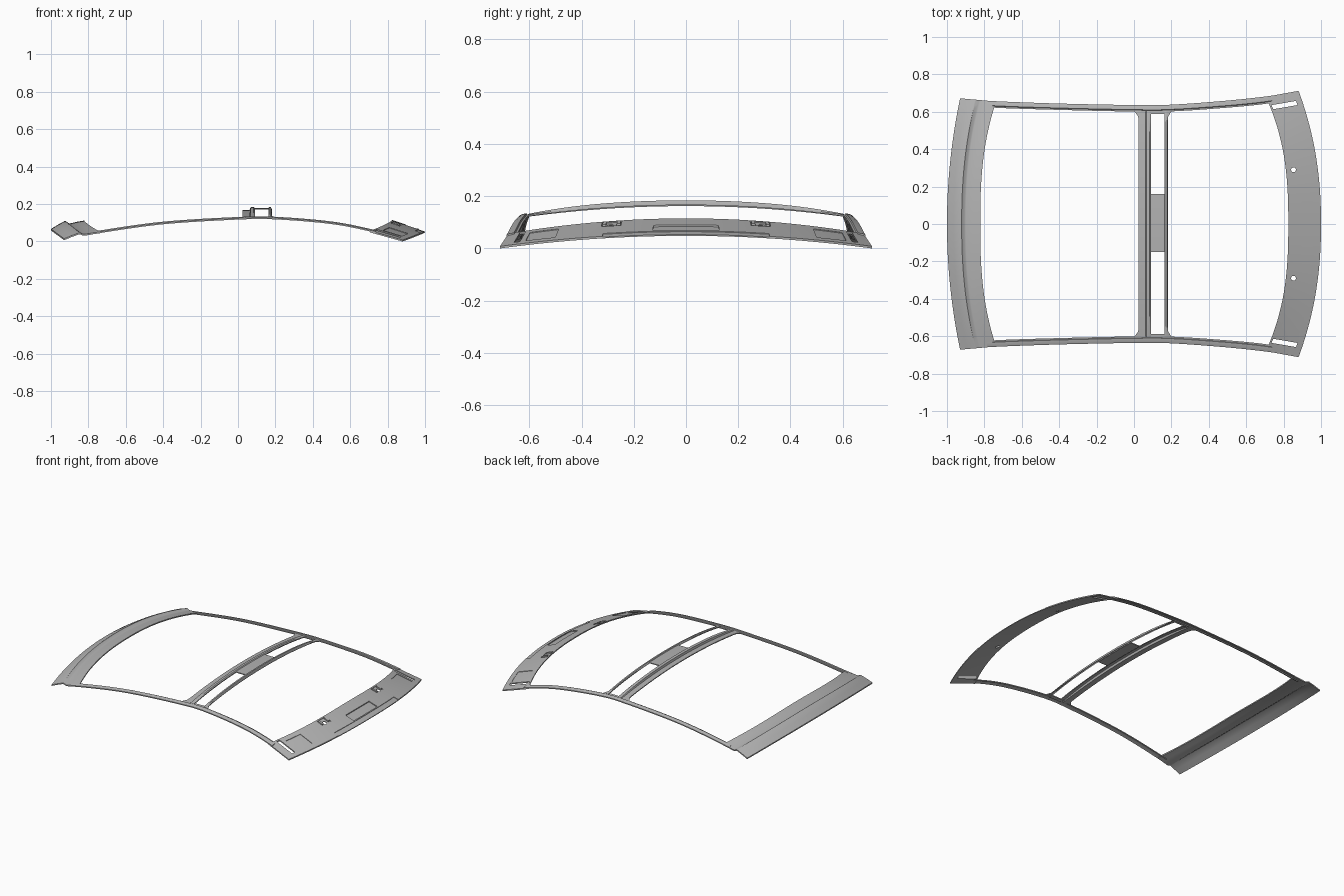
import bpy, bmesh

if "Cube" in bpy.data.objects:
    bpy.data.objects.remove(bpy.data.objects["Cube"])

grey = bpy.data.materials.new("panel grey")
grey.use_nodes = True
colour = (0.45, 0.45, 0.45, 1)
grey.diffuse_color = colour
grey.node_tree.nodes["Principled BSDF"].inputs["Base Color"].default_value = colour


def steps(a, b, n):
    return [a + (b - a) * i / n for i in range(n + 1)]


def mix(a, b, t):
    return [p + (q - p) * t for p, q in zip(a, b)]


def solid(name, surface, us, vs, top=0.0, bottom=-0.008):
    """Closed sheet that follows surface(u, v) between two height offsets."""
    bm = bmesh.new()
    layers = []
    for lift in (top, bottom):
        rows = []
        for u in us:
            row = []
            for v in vs:
                x, y, z = surface(u, v)
                row.append(bm.verts.new((x, y, z + lift)))
            rows.append(row)
        layers.append(rows)
    for g in layers:
        for i in range(len(us) - 1):
            for j in range(len(vs) - 1):
                bm.faces.new((g[i][j], g[i + 1][j], g[i + 1][j + 1], g[i][j + 1]))
    rims = []
    for g in layers:
        rims.append(g[0] + [r[-1] for r in g[1:]] + g[-1][-2::-1]
                    + [r[0] for r in g[-2:0:-1]])
    a, b = rims
    for i in range(len(a)):
        k = (i + 1) % len(a)
        bm.faces.new((a[i], a[k], b[k], b[i]))
    bmesh.ops.recalc_face_normals(bm, faces=bm.faces)
    mesh = bpy.data.meshes.new(name)
    bm.to_mesh(mesh)
    bm.free()
    mesh.materials.append(grey)
    ob = bpy.data.objects.new(name, mesh)
    bpy.context.collection.objects.link(ob)
    return ob


def cut(target, cutter):
    mod = target.modifiers.new("cut", "BOOLEAN")
    mod.operation = "DIFFERENCE"
    mod.solver = "EXACT"
    mod.object = cutter
    bpy.context.view_layer.objects.active = target
    bpy.ops.object.modifier_apply(modifier=mod.name)
    bpy.data.objects.remove(cutter)


# Header panel at the +x end: u runs inner to outer edge, v across
def header(u, v):
    a = abs(v)
    inner = (0.825 - 0.12 * a ** 2.6, 0.68 * v, 0.115 - 0.058 * a ** 2)
    outer = (1 - 0.12 * a ** 2.2, 0.712 * v, 0.056 - 0.048 * a ** 2)
    return mix(inner, outer, u)


head = solid("header_panel", header, steps(0, 1, 6), steps(-1, 1, 48))


def recess(u0, u1, v0, v1, depth):
    cut(head, solid("cutter", header, steps(u0, u1, 4), steps(v0, v1, 12),
                    0.03, -depth))


recess(0.81, 1.1, -0.45, 0.45, 0.003)
recess(0.42, 0.77, -0.18, 0.18, 0.006)
for s in (-1, 1):
    recess(0.2, 0.8, s * 0.71, s * 0.87, 0.003)
    recess(0.06, 0.82, s * 0.9, s * 0.932, 0.05)
    recess(0.05, 0.33, s * 0.36, s * 0.47, 0.004)
    bpy.ops.mesh.primitive_cylinder_add(vertices=16, radius=0.013, depth=0.3,
                                        location=(0.853, s * 0.29, 0.1))
    cut(head, bpy.context.object)
    # Small mounting tabs beside each hole
    for v in (0.375, 0.455):
        solid("mount_tab", header, steps(0.08, 0.28, 1),
              steps(s * (v - 0.01), s * (v + 0.01), 1), 0.004, -0.006)


# Rear panel at the -x end, with a step across it
STEP = [(0, 0), (0.2, 0.013), (0.41, 0.024), (0.44, 0.023), (0.53, 0.007),
        (0.57, 0.004), (0.8, 0.003), (1, 0)]


def rear(k, v):
    t, rise = STEP[k]
    a = abs(v)
    outer = (-1 + 0.07 * a ** 2, 0.672 * v, 0.067 - 0.052 * a ** 2)
    inner = (-0.822 + 0.085 * a ** 2.6, 0.655 * v, 0.112 - 0.06 * a ** 2)
    x, y, z = mix(outer, inner, t)
    return x, y, z + rise * (1 - 0.35 * a ** 4)


solid("rear_panel", rear, range(len(STEP)), steps(-1, 1, 48))

# Side rails: stations of x, outer y, inner y, outer height
STATIONS = [(-0.92, 0.67, 0.64, 0.016), (-0.75, 0.657, 0.622, 0.05),
            (-0.4, 0.644, 0.61, 0.099), (0, 0.636, 0.601, 0.124),
            (0.2, 0.638, 0.602, 0.125), (0.5, 0.66, 0.622, 0.1),
            (0.72, 0.684, 0.645, 0.057), (0.88, 0.71, 0.68, 0.01)]
RAIL = [(0, 0), (0.25, 0.004), (0.7, 0.007), (0.78, 0.002), (1, 0.002)]


def station(t):
    i = min(int(t), len(STATIONS) - 2)
    f = t - i
    p = [STATIONS[max(0, min(len(STATIONS) - 1, i + d))] for d in (-1, 0, 1, 2)]
    return [b + 0.5 * f * (c - a + f * (2 * a - 5 * b + 4 * c - d
            + f * (3 * (b - c) + d - a))) for a, b, c, d in zip(*p)]


for side, s in (("left", 1), ("right", -1)):
    def rail(k, t):
        w, rise = RAIL[k]
        x, y_out, y_in, z = station(t)
        return x, s * (y_out + (y_in - y_out) * w), z + rise

    solid("side_rail_" + side, rail, range(len(RAIL)),
          steps(0.85, len(STATIONS) - 1.9, 48), 0, -0.007)


# Arched crossbar: strips given as x and rise above the arch
def arch(y):
    return 0.168 - 0.04 * (y / 0.6) ** 2


def bar(name, profile, y0, y1, flare=0.0, edge=0, thick=0.006):
    def surface(k, y):
        x, rise = profile[k]
        spread = flare * (max(0, abs(y) - 0.56) / 0.045) ** 2 if k == edge else 0
        return x + spread, y, arch(y) + rise * (1 - 0.7 * (y / 0.6) ** 4)
    return solid(name, surface, range(len(profile)), steps(y0, y1, 40), 0, -thick)


bar("crossbar_wide_strip", [(0.025, 0), (0.062, 0), (0.066, 0.014), (0.072, 0.016),
                            (0.084, 0.016), (0.09, 0.01)],
    -0.605, 0.605, -0.025)
bar("crossbar_narrow_strip", [(0.162, 0.01), (0.166, 0.016), (0.176, 0.016),
                              (0.181, 0.004)],
    -0.605, 0.605, 0.02, 3)
bar("crossbar_middle_plate", [(0.088, 0.011), (0.164, 0.011)], -0.15, 0.16)
for s in (-1, 1):
    bar("crossbar_end_tie", [(0.07, 0.001), (0.18, 0.001)], s * 0.587, s * 0.61)

# Smooth curves with sharp edges kept
bpy.ops.object.select_all(action="DESELECT")
for ob in bpy.context.scene.objects:
    if ob.type == "MESH":
        ob.select_set(True)
        bpy.context.view_layer.objects.active = ob
bpy.ops.object.shade_smooth_by_angle(angle=0.5)
